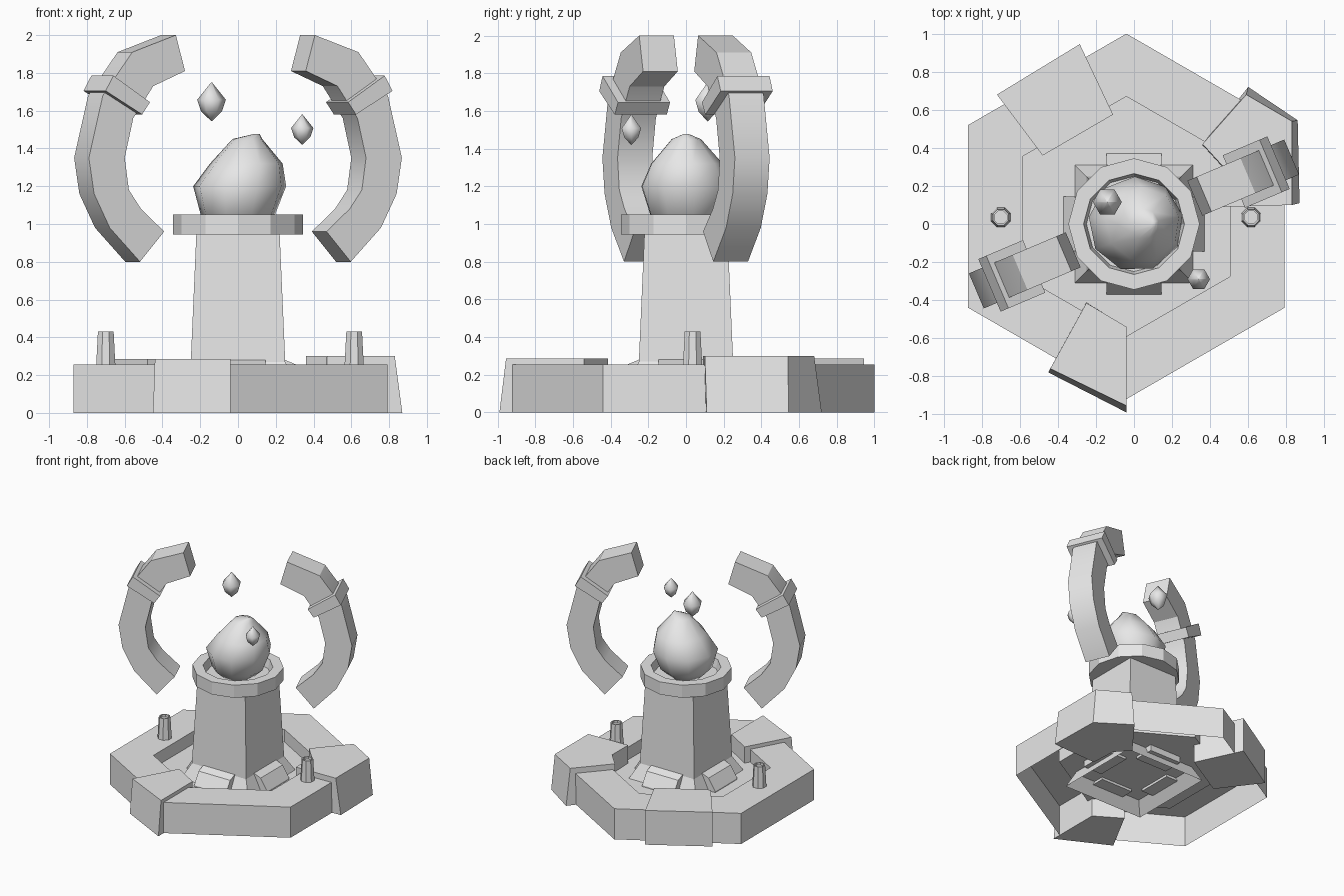
import bpy, bmesh
from math import sin, cos, pi, radians
from mathutils import Matrix

old = bpy.data.objects.get("Cube")
if old:
    bpy.data.objects.remove(old, do_unlink=True)

stone = bpy.data.materials.new("stone_grey")
stone.use_nodes = True
stone.diffuse_color = (0.8, 0.8, 0.8, 1)
stone.node_tree.nodes["Principled BSDF"].inputs["Base Color"].default_value = (0.8, 0.8, 0.8, 1)


def finish(name, bm, smooth=0):
    mesh = bpy.data.meshes.new(name)
    bm.to_mesh(mesh)
    bm.free()
    mesh.materials.append(stone)
    obj = bpy.data.objects.new(name, mesh)
    bpy.context.collection.objects.link(obj)
    if smooth:
        bpy.ops.object.select_all(action="DESELECT")
        obj.select_set(True)
        bpy.context.view_layer.objects.active = obj
        bpy.ops.object.shade_smooth_by_angle(angle=radians(smooth))
    return obj


def loft(name, rings, start=True, end=True, smooth=0, turn=0):
    """Skin a list of equal-length point rings, optionally capping the ends."""
    bm = bmesh.new()
    rows = [[bm.verts.new(p) for p in ring] for ring in rings]
    n = len(rows[0])
    for a, b in zip(rows, rows[1:]):
        for i in range(n):
            j = (i + 1) % n
            bm.faces.new((a[i], a[j], b[j], b[i]))
    if start:
        bm.faces.new(rows[0][::-1])
    if end:
        bm.faces.new(rows[-1])
    if start and end:
        bmesh.ops.recalc_face_normals(bm, faces=bm.faces)
    bm.transform(Matrix.Rotation(radians(turn), 4, "Z"))
    return finish(name, bm, smooth)


def ngon(n, r, z, x=0, y=0, phase=0):
    return [(x + r * cos(2 * pi * i / n + phase), y + r * sin(2 * pi * i / n + phase), z)
            for i in range(n)]


def square(h, z):
    return [(-h, -h, z), (h, -h, z), (h, h, z), (-h, h, z)]


def slab(name, bottom, top, z):
    return loft(name, [[(x, y, 0) for x, y in bottom], [(x, y, z) for x, y in top]])


# Hexagonal base: thin outer wall, flat rim and sunken floor, open below
hexes = [(0.96, 0), (0.96, 0.255), (0.63, 0.255), (0.63, 0.15)]
loft("hex_base", [ngon(6, r, z, -0.04, 0.04, pi / 6) for r, z in hexes], start=False)

# Stone blocks over the rim
slab("front_block",
     [(-0.25, -0.41), (-0.45, -0.78), (-0.04, -0.99), (-0.04, -0.54)],
     [(-0.25, -0.415), (-0.44, -0.76), (-0.04, -0.955), (-0.04, -0.54)], 0.285)
back = [(-0.72, 0.68), (-0.48, 0.36), (-0.11, 0.575), (-0.285, 0.945)]
slab("back_block", back, back, 0.285)
slab("corner_block",
     [(0.36, 0.41), (0.46, 0.3), (0.47, 0.09), (0.87, 0.11), (0.86, 0.545), (0.6, 0.72)],
     [(0.36, 0.42), (0.47, 0.3), (0.47, 0.09), (0.83, 0.1), (0.83, 0.54), (0.59, 0.68)], 0.3)

# Square pedestal, flared at the foot and hollow underneath
loft("pedestal", [square(h, z) for h, z in
                  [(0.29, 0.12), (0.365, 0.03), (0.31, 0.15), (0.25, 0.27), (0.22, 0.96)]])

# Sloped foot stones, one against each side of the pedestal
wedge = [(0.2, 0.1), (0.37, 0.1), (0.37, 0.16), (0.31, 0.255), (0.25, 0.28), (0.2, 0.28)]
for k in range(4):
    loft(f"foot_stone_{k + 1}", [[(r, y, z) for r, z in wedge] for y in (-0.145, 0.145)], turn=90 * k)

# Cup on top of the pedestal
cup = [(0.345, 0.945), (0.345, 1.05), (0.265, 1.05), (0.25, 0.98)]
loft("cup", [ngon(12, r, z) for r, z in cup])

# Large crystal: leaning lump resting in the cup
lump = [(0.13, 0.985, 0), (0.2, 1.05, 0), (0.25, 1.2, 0.01), (0.195, 1.32, 0.045),
        (0.08, 1.45, 0.05), (0.015, 1.477, 0.1)]
loft("large_crystal", [ngon(9, r, z, x, 0, 0.2) for r, z, x in lump], smooth=60)

# Small floating crystals
for side, x, y, z, s in (("left", 0.34, -0.29, 1.42, 0.16), ("right", -0.14, 0.115, 1.545, 0.205)):
    shape = [(0.01, 0), (0.27, 0.25), (0.37, 0.55), (0.01, 1)]
    loft(f"small_crystal_{side}", [ngon(6, r * s, z + h * s, x, y) for r, h in shape], smooth=60)

# Short tapered pegs with a shallow hollow top
for side, x in (("left", 0.615), ("right", -0.7)):
    peg = [(0.055, 0.25), (0.045, 0.43), (0.036, 0.43), (0.036, 0.41)]
    loft(f"peg_{side}", [ngon(8, r, z, x, 0.035, pi / 8) for r, z in peg])

# Curved arms with a raised band, opposite each other
outer = [(0.4, 2.0), (0.65, 1.91), (0.82, 1.68), (0.9, 1.35), (0.87, 1.16), (0.78, 0.98), (0.606, 0.8)]
inner = [(0.347, 1.81), (0.53, 1.73), (0.645, 1.56), (0.694, 1.35), (0.67, 1.18), (0.6, 1.08), (0.467, 0.96)]
band = [(0.825, 1.705), (0.78, 1.785), (0.57, 1.645), (0.615, 1.58)]
for side, turn in (("left", 23), ("right", 203)):
    w = 0.1
    sections = [[(a, -w, za), (a, w, za), (b, w, zb), (b, -w, zb)]
                for (a, za), (b, zb) in zip(outer, inner)]
    loft(f"arm_{side}", sections, smooth=30, turn=turn)
    loft(f"arm_band_{side}", [[(r, y, z) for r, z in band] for y in (-0.15, 0.15)], turn=turn)
